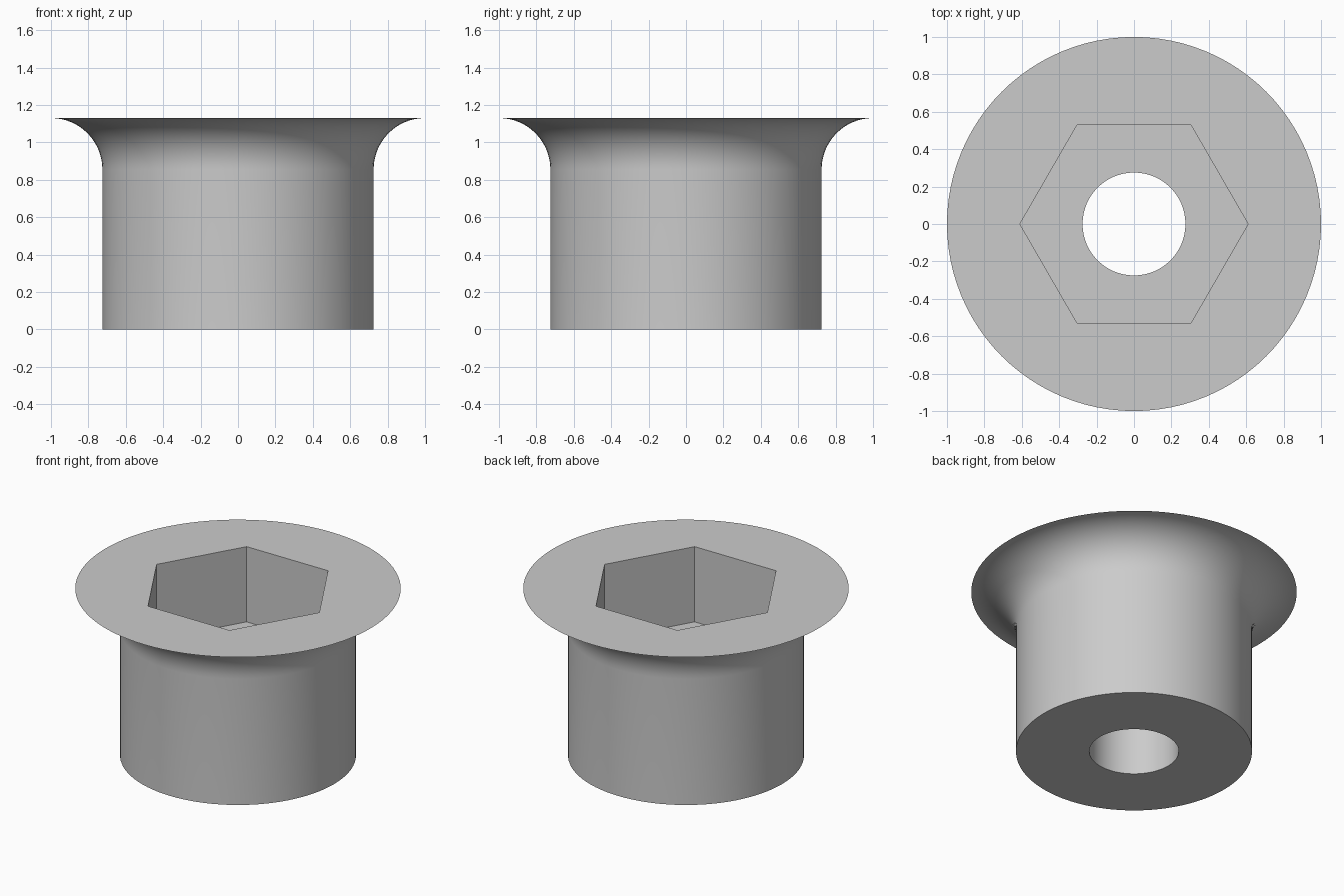
import bpy, bmesh
from math import cos, sin, pi, radians

cube = bpy.data.objects.get("Cube")
if cube:
    bpy.data.objects.remove(cube, do_unlink=True)

SEGMENTS = 96          # divisible by six, so the socket corners are exact
HEIGHT = 1.13
BODY_R, FLANGE_R = 0.725, 1.0
HOLE_R, HEX_R = 0.275, 0.61
SOCKET_FLOOR = 0.62
FILLET = FLANGE_R - BODY_R


def ring(bm, radius, z, hexagon=False):
    """Closed ring of vertices, round or pulled in to a hexagon."""
    verts = []
    for i in range(SEGMENTS):
        a = 2 * pi * i / SEGMENTS
        r = radius
        if hexagon:
            r *= cos(pi / 6) / cos(a % (pi / 3) - pi / 6)
        verts.append(bm.verts.new((r * cos(a), r * sin(a), z)))
    return verts


bm = bmesh.new()

# Bottom rim and straight outer wall
rings = [ring(bm, HOLE_R, 0), ring(bm, BODY_R, 0)]

# Concave flare sweeping out to a thin flange edge
STEPS = 16
for i in range(STEPS + 1):
    a = pi / 2 * i / STEPS
    rings.append(ring(bm, FLANGE_R - FILLET * cos(a),
                      HEIGHT - FILLET + FILLET * sin(a)))

# Flat top, hexagonal socket, socket floor and through hole
rings.append(ring(bm, HEX_R, HEIGHT, True))
rings.append(ring(bm, HEX_R, SOCKET_FLOOR, True))
rings.append(ring(bm, HOLE_R, SOCKET_FLOOR))

# Skin neighbouring rings, closing the last onto the first
for lower, upper in zip(rings, rings[1:] + rings[:1]):
    for i in range(SEGMENTS):
        j = (i + 1) % SEGMENTS
        bm.faces.new((lower[i], lower[j], upper[j], upper[i]))
bmesh.ops.recalc_face_normals(bm, faces=bm.faces)

mesh = bpy.data.meshes.new("flanged_socket_sleeve")
bm.to_mesh(mesh)
bm.free()
sleeve = bpy.data.objects.new("flanged_socket_sleeve", mesh)
bpy.context.collection.objects.link(sleeve)

# Plain grey finish
grey = bpy.data.materials.new("light_grey")
grey.use_nodes = True
colour = (0.6, 0.6, 0.6, 1)
grey.diffuse_color = colour
grey.node_tree.nodes["Principled BSDF"].inputs["Base Color"].default_value = colour
mesh.materials.append(grey)

# Smooth round walls, crisp edges
bpy.ops.object.select_all(action="DESELECT")
sleeve.select_set(True)
bpy.context.view_layer.objects.active = sleeve
bpy.ops.object.shade_smooth_by_angle(angle=radians(30))
